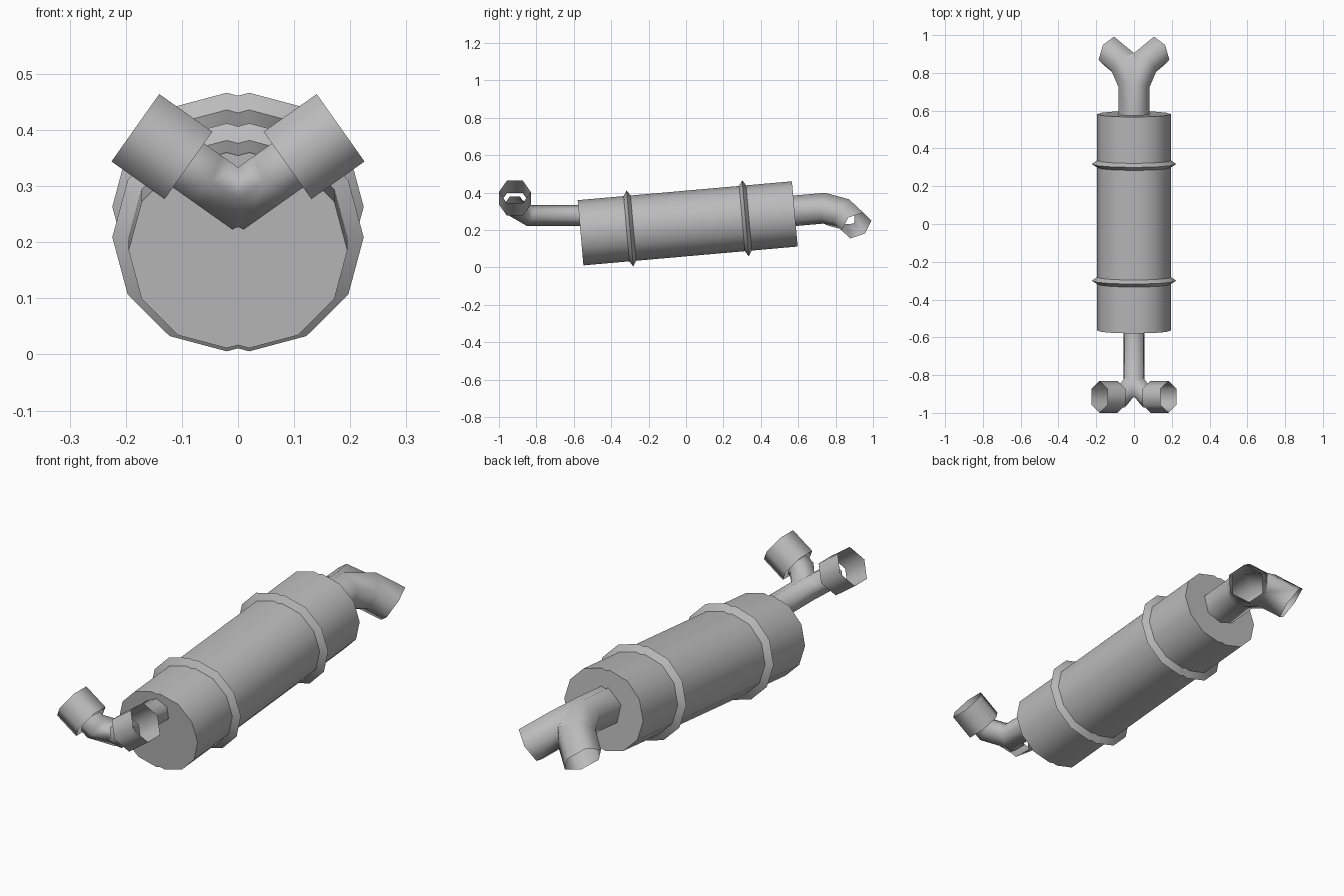
import bpy, bmesh, math
from mathutils import Vector

cube = bpy.data.objects.get("Cube")
if cube:
    bpy.data.objects.remove(cube, do_unlink=True)

steel = bpy.data.materials.new("grey steel")
steel.use_nodes = True
GREY = (0.5, 0.5, 0.5, 1)
steel.diffuse_color = GREY
steel.node_tree.nodes["Principled BSDF"].inputs["Base Color"].default_value = GREY


def tube(name, origin, along, side, sections, sides, capped=False, smooth=40):
    """Sweep a polygon through sections (along, side, tilt in degrees, radius,
    stretch), keep the +x half and mirror it."""
    origin, a, d = Vector(origin), Vector(along).normalized(), Vector(side)
    d = (d - a * d.dot(a)).normalized()
    n = a.cross(d)
    bm = bmesh.new()
    rings = []
    for u, v, tilt, radius, stretch in sections:
        t = math.radians(tilt)
        g = (d * math.cos(t) - a * math.sin(t)) * stretch
        centre = origin + a * u + d * v
        ring = []
        for i in range(sides):
            p = math.tau * i / sides
            ring.append(bm.verts.new(centre + (g * math.cos(p) + n * math.sin(p)) * radius))
        rings.append(ring)
    for r0, r1 in zip(rings, rings[1:]):
        for i in range(sides):
            j = (i + 1) % sides
            bm.faces.new((r0[i], r0[j], r1[j], r1[i]))
    if capped:
        bm.faces.new(rings[0][::-1])
        bm.faces.new(rings[-1])
    bmesh.ops.recalc_face_normals(bm, faces=bm.faces)
    bmesh.ops.bisect_plane(bm, geom=bm.verts[:] + bm.edges[:] + bm.faces[:],
                           plane_co=(0, 0, 0), plane_no=(1, 0, 0), clear_inner=True)
    mesh = bpy.data.meshes.new(name)
    bm.to_mesh(mesh)
    bm.free()
    mesh.materials.append(steel)
    ob = bpy.data.objects.new(name, mesh)
    bpy.context.collection.objects.link(ob)
    bpy.ops.object.select_all(action='DESELECT')
    bpy.context.view_layer.objects.active = ob
    ob.select_set(True)
    bpy.ops.object.shade_smooth_by_angle(angle=math.radians(smooth))
    mirror = ob.modifiers.new("mirror", 'MIRROR')
    mirror.use_clip = True
    return ob


def mitre(deg):
    return 1 / math.cos(math.radians(deg))


# Tilted canister and its two raised bands
CENTRE, AXIS, RIGHT = (0.02, 0.009, 0.236), (0, 1, 0.088), (1, 0, 0)
tube("canister", CENTRE, AXIS, RIGHT,
     [(-0.575, 0, 0, 0.175, 1), (0.575, 0, 0, 0.175, 1)], 12, capped=True)
for name, u in (("front_band", -0.31), ("rear_band", 0.31)):
    tube(name, CENTRE, AXIS, RIGHT,
         [(u - 0.02, 0, 0, 0.173, 1), (u, 0, 0, 0.204, 1), (u + 0.02, 0, 0, 0.173, 1)], 12)

# Front pipe forking up to two wide open sleeves
FRONT, FORK = (0.005, -0.56, 0.278), (0.816, 0, 0.578)
R = 0.0556
tube("front_pipe", FRONT, (0, -1, 0), FORK,
     [(-0.03, 0, 0, R, 1), (0.28, 0, 22.5, R, mitre(22.5)),
      (0.355, 0.075, 67.5, R, mitre(22.5)), (0.355, 0.106, 90, R, 1)], 6, smooth=65)
tube("front_sleeves", FRONT, (0, -1, 0), FORK,
     [(0.355, 0.102, 90, 0.085, 1), (0.355, 0.218, 90, 0.085, 1)], 6, smooth=65)

# Rear pipe forking down to two open tips
R = 0.085
tube("rear_pipe", (0.003, 0.57, 0.3), AXIS, (0.766, 0, -0.643),
     [(-0.02, 0, 0, R, 1), (0.17, 0, 15, R, mitre(15)),
      (0.275, 0.06, 45, R, mitre(15)), (0.335, 0.164, 70, R, mitre(10))], 6, smooth=65)
